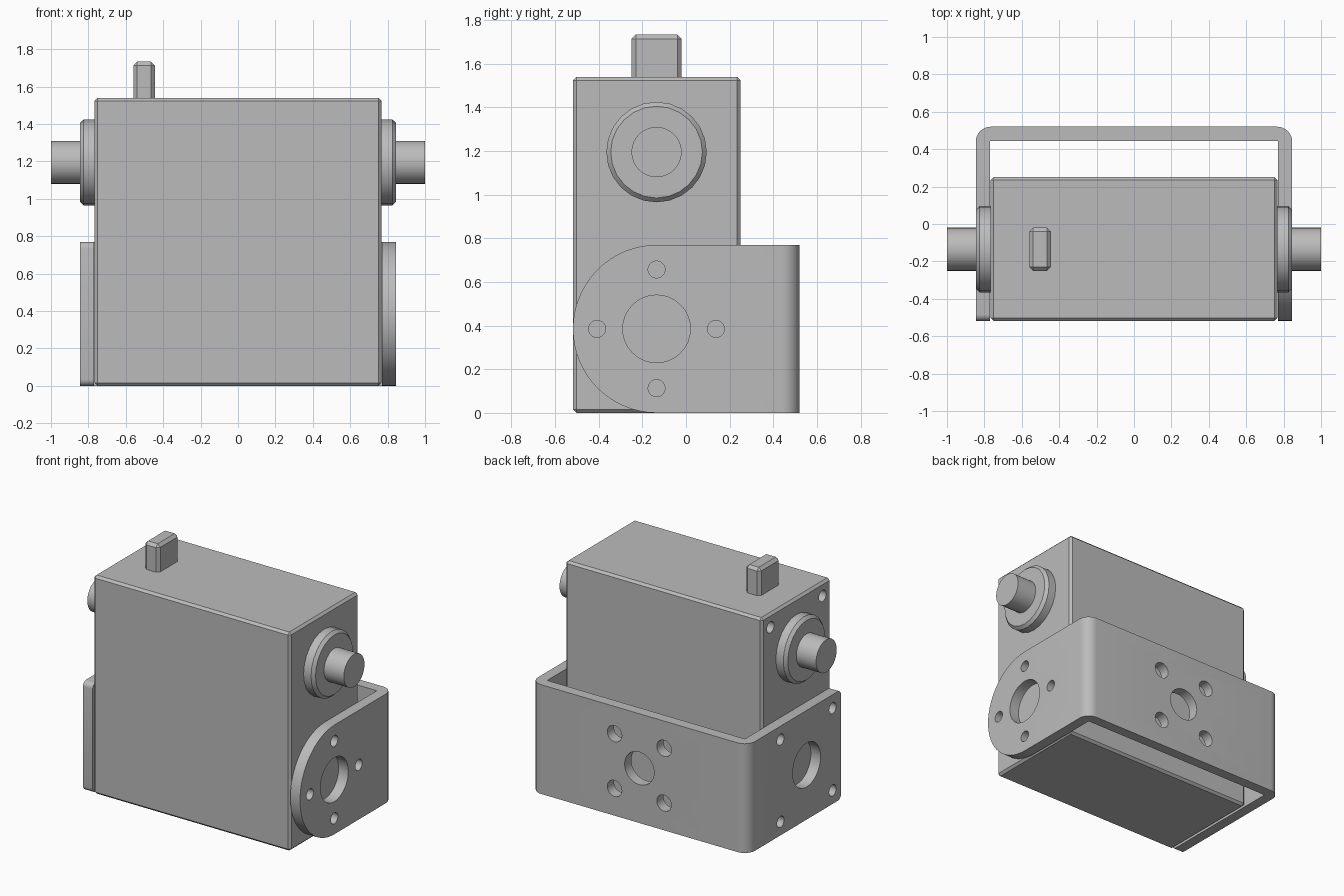
import bpy, bmesh, math
from mathutils import Matrix, Vector

old = bpy.data.objects.get("Cube")
if old:
    bpy.data.objects.remove(old, do_unlink=True)

grey = bpy.data.materials.new("satin grey")
grey.use_nodes = True
colour = (0.5, 0.5, 0.5, 1)
grey.diffuse_color = colour
grey.node_tree.nodes["Principled BSDF"].inputs["Base Color"].default_value = colour

MID_Y = -0.135       # shared centre line of body, shafts and bracket holes
FRONT = -0.518
BACK = 0.52
HEIGHT = 0.77        # bracket height
OUTER, INNER = 0.846, 0.771


def finish(name, bm):
    bmesh.ops.recalc_face_normals(bm, faces=bm.faces[:])
    mesh = bpy.data.meshes.new(name)
    bm.to_mesh(mesh)
    bm.free()
    mesh.materials.append(grey)
    obj = bpy.data.objects.new(name, mesh)
    bpy.context.collection.objects.link(obj)
    return obj


def smooth(obj):
    obj.data.shade_smooth()
    obj.data.set_sharp_from_angle(angle=math.radians(30))


def chamfered_box(name, low, high, chamfer):
    low, high = Vector(low), Vector(high)
    bm = bmesh.new()
    bmesh.ops.create_cube(bm, size=1, matrix=Matrix.Translation((low + high) / 2)
                          @ Matrix.Diagonal((*(high - low), 1)))
    bmesh.ops.bevel(bm, geom=bm.edges[:], offset=chamfer, segments=1,
                    profile=0.5, affect='EDGES')
    return finish(name, bm)


def prism(bm, points, direction):
    base = bm.faces.new([bm.verts.new(p) for p in points])
    new = bmesh.ops.extrude_face_region(bm, geom=[base])["geom"]
    bmesh.ops.translate(bm, vec=direction,
                        verts=[v for v in new if isinstance(v, bmesh.types.BMVert)])


def drill(bm, centre, radius, axis, depth, sides=32):
    turn = Vector((0, 0, 1)).rotation_difference(Vector(axis)).to_matrix().to_4x4()
    bmesh.ops.create_cone(bm, cap_ends=True, segments=sides, radius1=radius,
                          radius2=radius, depth=depth,
                          matrix=Matrix.Translation(centre) @ turn)


def cut(obj, bm):
    cutter = finish("cutter", bm)
    cutter.hide_render = True
    mod = obj.modifiers.new("cut", 'BOOLEAN')
    mod.operation = 'DIFFERENCE'
    mod.solver = 'EXACT'
    mod.object = cutter
    with bpy.context.temp_override(object=obj, active_object=obj):
        bpy.ops.object.modifier_apply(modifier="cut")
    bpy.data.objects.remove(cutter, do_unlink=True)


def arc(cx, cy, radius, start, end, steps):
    angles = [math.radians(start + (end - start) * i / steps) for i in range(steps + 1)]
    return [(cx + radius * math.cos(a), cy + radius * math.sin(a)) for a in angles]


def lathe(name, profile, sides, side):
    """Closed solid of revolution about the shaft line, pointing to one side."""
    bm = bmesh.new()
    rings = []
    for x, r in profile:
        rings.append([bm.verts.new((side * x, MID_Y + y, 1.195 + z))
                      for y, z in arc(0, 0, r, 0, 360, sides)[:-1]])
    for a, b in zip(rings, rings[1:]):
        for i in range(sides):
            j = (i + 1) % sides
            bm.faces.new((a[i], a[j], b[j], b[i]))
    bm.faces.new(rings[0])
    bm.faces.new(rings[-1])
    smooth(finish(name, bm))


# Body with screw holes on its right side only
body = chamfered_box("body", (-0.767, FRONT, 0), (0.767, 0.25, 1.54), 0.016)
bm = bmesh.new()
for dy in (-0.29, 0.29):
    for z in (0.095, 1.445):
        drill(bm, (-0.767, MID_Y + dy, z), 0.04, (1, 0, 0), 0.2, 20)
cut(body, bm)
smooth(body)

# Top peg
chamfered_box("top_peg", (-0.56, -0.25, 1.52), (-0.445, -0.02, 1.733), 0.02)

# Shaft collars and shafts
for label, side in (("left", 1), ("right", -1)):
    lathe(label + "_collar", [(0.75, 0.23), (0.825, 0.23), (0.846, 0.21)], 24, side)
    lathe(label + "_shaft", [(0.8, 0.115), (1.0, 0.115)], 32, side)

# U-shaped bracket, arms left long and trimmed to their end shapes below
corner = 0.08
outline = [(OUTER, -0.6)]
outline += arc(OUTER - corner, BACK - corner, corner, 0, 90, 8)
outline += arc(corner - OUTER, BACK - corner, corner, 90, 180, 8)
outline += [(-OUTER, -0.6), (-INNER, -0.6), (-INNER, 0.445), (INNER, 0.445), (INNER, -0.6)]
bm = bmesh.new()
prism(bm, [(x, y, 0) for x, y in outline], (0, 0, HEIGHT))
bracket = finish("bracket", bm)

# Arm ends: a full half-circle on the left, small rounded corners on the right
bm = bmesh.new()
for side, r, steps in ((1, HEIGHT / 2, 16), (-1, 0.035, 5)):
    yc = FRONT + r
    top = arc(yc, HEIGHT - r, r, 90, 180, steps)
    low = arc(yc, r, r, 180, 270, steps)
    if side == 1:
        low = low[1:]
    shape = top + low + [(yc, -0.1), (-0.8, -0.1), (-0.8, 0.9), (yc, 0.9)]
    prism(bm, [(side * 0.7, y, z) for y, z in shape], (side * 0.3, 0, 0))
cut(bracket, bm)

# Bracket holes: cross pattern left, square pattern right and back
mid_z = HEIGHT / 2
bm = bmesh.new()
arm_x = (OUTER + INNER) / 2
for side in (1, -1):
    drill(bm, (side * arm_x, MID_Y, mid_z), 0.155, (1, 0, 0), 0.2)
drill(bm, (0, 0.48, mid_z), 0.115, (0, 1, 0), 0.2)
for k in range(4):
    a = math.pi / 2 * k
    drill(bm, (arm_x, MID_Y + 0.272 * math.cos(a), mid_z + 0.272 * math.sin(a)),
          0.039, (1, 0, 0), 0.2, 20)
for u in (-1, 1):
    for v in (-1, 1):
        drill(bm, (-arm_x, MID_Y + 0.29 * u, mid_z + 0.29 * v), 0.039, (1, 0, 0), 0.2, 20)
        drill(bm, (0.193 * u, 0.48, mid_z + 0.193 * v), 0.057, (0, 1, 0), 0.2, 20)
cut(bracket, bm)
smooth(bracket)
